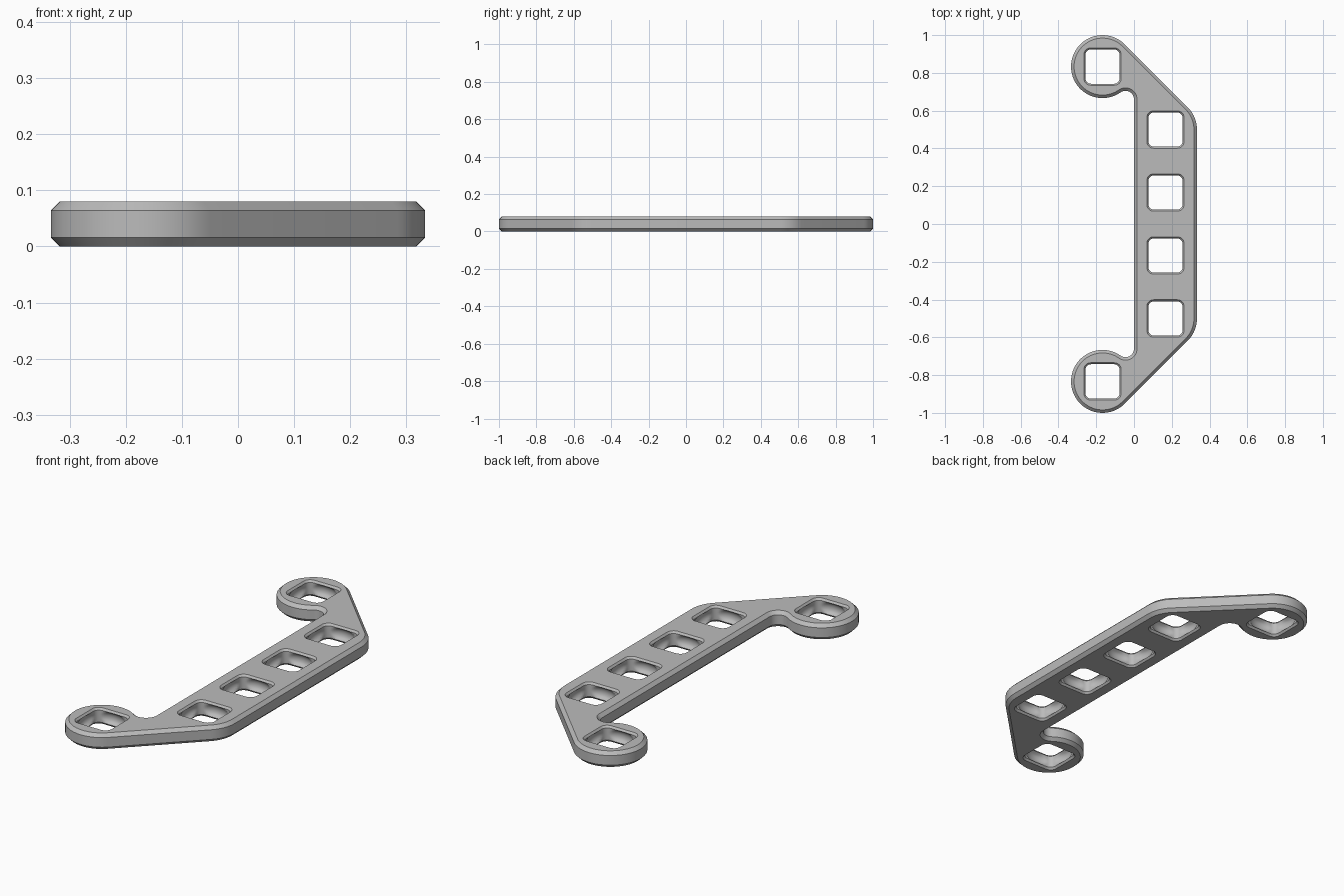
import bpy, bmesh
from math import sin, cos, pi, atan2, sqrt, radians, hypot

if "Cube" in bpy.data.objects:
    bpy.data.objects.remove(bpy.data.objects["Cube"])

P = 1 / 6            # half of the hole pitch, also the end radius
H = 0.08             # thickness
CH = 0.016           # edge chamfer
FIL = 0.045          # inner fillet radius


def arc(cx, cy, r, a0, a1, n):
    return [(cx + r * cos(a0 + (a1 - a0) * i / n),
             cy + r * sin(a0 + (a1 - a0) * i / n)) for i in range(n + 1)]


def outline(d):
    """Bracket outline moved inward by d."""
    yc = 5 * P - sqrt((P + FIL) ** 2 - (P - FIL) ** 2)
    phi = atan2(yc - 5 * P, P - FIL)
    half = arc(P, 3 * P, P - d, 0, pi / 4, 10)
    half += arc(-P, 5 * P, P - d, pi / 4, 2 * pi + phi, 56)
    half += arc(-FIL, yc, FIL + d, pi + phi, 0, 14)[1:]
    return half + [(x, -y) for x, y in reversed(half)]


def hole(cx, cy, h, rc, bulge):
    """Rounded square of half width h, widened to a circle of radius bulge."""
    pts = []
    k = h - rc
    for q in range(4):
        a = q * pi / 2
        corner = arc(k, k, rc, 0, pi / 2, 6)
        side = [(k - 2 * k * i / 12, h) for i in range(1, 12)]
        for x, y in corner + side:
            s = max(1, bulge / hypot(x, y))
            x, y = x * s, y * s
            pts.append((cx + x * cos(a) - y * sin(a), cy + x * sin(a) + y * cos(a)))
    return pts


def wall(bm, sections):
    """Skin a stack of (z, points) loops; return the bottom and top edge loops."""
    rings = [[bm.verts.new((x, y, z)) for x, y in pts] for z, pts in sections]
    n = len(rings[0])
    for a, b in zip(rings, rings[1:]):
        for i in range(n):
            j = (i + 1) % n
            bm.faces.new((a[i], a[j], b[j], b[i]))
    return [[bm.edges.get((r[i], r[(i + 1) % n])) for i in range(n)]
            for r in (rings[0], rings[-1])]


bm = bmesh.new()
# chamfered outer rim
ends = [wall(bm, [(0, outline(CH)), (CH, outline(0)),
                  (H - CH, outline(0)), (H, outline(CH))])]
# square holes with hollowed side walls
centres = [(P, y * P) for y in (-3, -1, 1, 3)] + [(-P, -5 * P), (-P, 5 * P)]
for cx, cy in centres:
    stack = [(0, hole(cx, cy, 0.099, 0.036, 0))]
    for t in range(-4, 5):
        z = H / 2 + t / 4 * (H / 2 - 0.01)
        bulge = 0.09 + 0.022 * sqrt(max(0, 1 - (t / 4) ** 2))
        stack.append((z, hole(cx, cy, 0.091, 0.03, bulge)))
    stack.append((H, hole(cx, cy, 0.099, 0.036, 0)))
    ends.append(wall(bm, stack))
# flat bottom and top
for k, nz in ((0, -1), (1, 1)):
    edges = [e for pair in ends for e in pair[k]]
    bmesh.ops.triangle_fill(bm, use_beauty=True, use_dissolve=False,
                            edges=edges, normal=(0, 0, nz))
bmesh.ops.recalc_face_normals(bm, faces=bm.faces)

mesh = bpy.data.meshes.new("bracket_plate")
bm.to_mesh(mesh)
bm.free()
plate = bpy.data.objects.new("bracket_plate", mesh)
bpy.context.collection.objects.link(plate)

grey = bpy.data.materials.new("plain_grey")
grey.diffuse_color = (0.5, 0.5, 0.5, 1)
grey.use_nodes = True
grey.node_tree.nodes["Principled BSDF"].inputs["Base Color"].default_value = grey.diffuse_color
mesh.materials.append(grey)

bpy.context.view_layer.objects.active = plate
plate.select_set(True)
bpy.ops.object.shade_smooth_by_angle(angle=radians(30))
